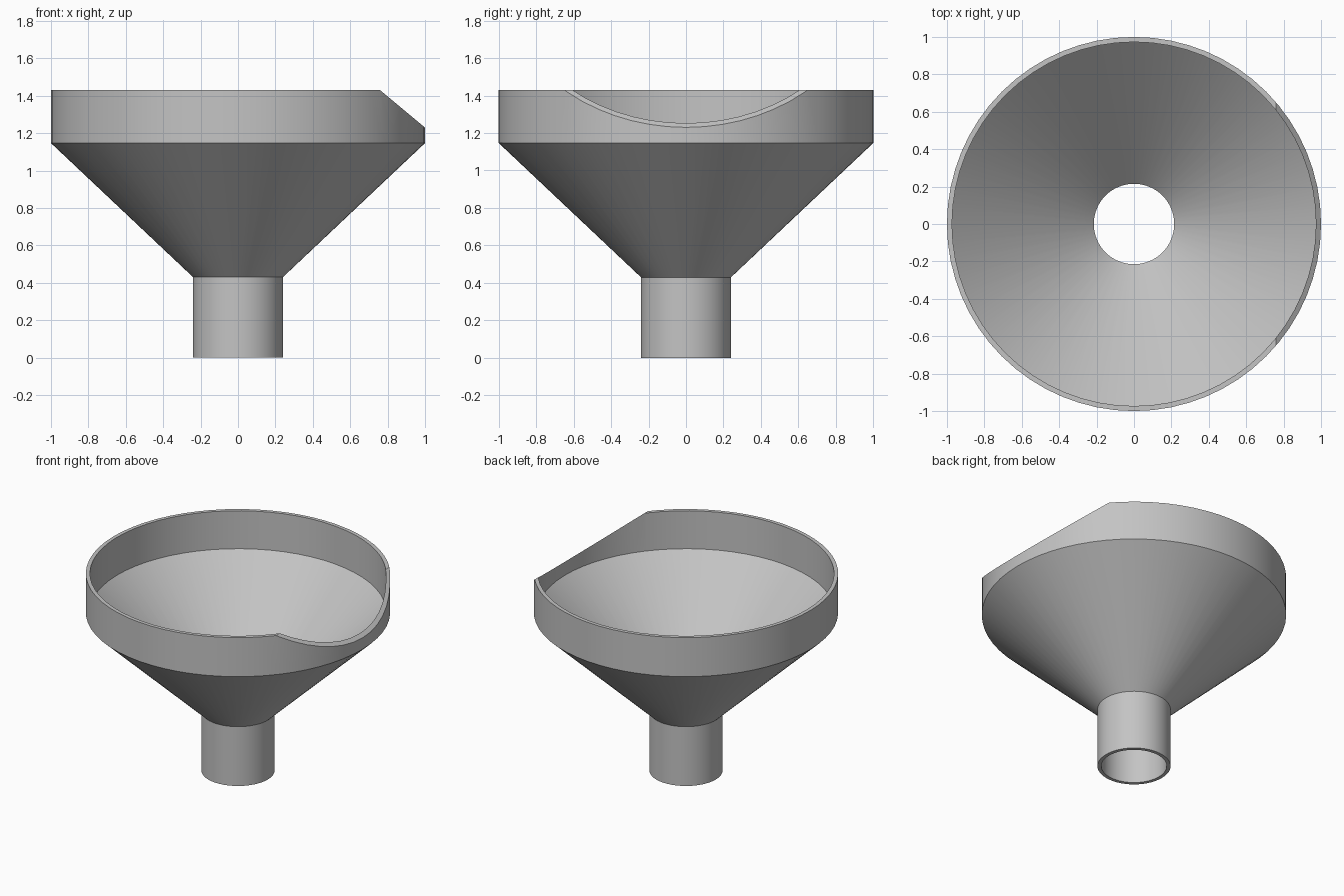
import bpy
import bmesh
from math import cos, sin, tau, radians
from mathutils import Vector

cube = bpy.data.objects.get("Cube")
if cube:
    bpy.data.objects.remove(cube, do_unlink=True)

SIDES = 64

# Plain grey material
grey = bpy.data.materials.new("plain grey")
grey.use_nodes = True
colour = (0.55, 0.55, 0.55, 1)
grey.diffuse_color = colour
grey.node_tree.nodes["Principled BSDF"].inputs["Base Color"].default_value = colour

# Closed wall profile (radius, height): up the outside, down the inside
profile = [(0.24, 0), (0.24, 0.43), (1, 1.147), (1, 1.43),
           (0.973, 1.43), (0.973, 1.155), (0.215, 0.438), (0.215, 0)]

bm = bmesh.new()
rings = [[bm.verts.new((r * cos(tau * i / SIDES), r * sin(tau * i / SIDES), z))
          for i in range(SIDES)] for r, z in profile]
for k, ring in enumerate(rings):
    above = rings[(k + 1) % len(rings)]
    for i in range(SIDES):
        j = (i + 1) % SIDES
        bm.faces.new((ring[i], ring[j], above[j], above[i]))

# Slanted cut that lowers the rim on the +x side
low, high = Vector((1, 0, 1.23)), Vector((0.76, 0, 1.43))
slope = high - low
cut = bmesh.ops.bisect_plane(bm, geom=bm.verts[:] + bm.edges[:] + bm.faces[:],
                             plane_co=low, plane_no=(slope.z, 0, -slope.x),
                             clear_outer=True)
open_edges = [e for e in bm.edges if e.is_boundary]
filled = bmesh.ops.triangle_fill(bm, edges=open_edges, use_beauty=True)
bmesh.ops.recalc_face_normals(bm, faces=bm.faces[:])

mesh = bpy.data.meshes.new("funnel")
bm.to_mesh(mesh)
bm.free()
mesh.materials.append(grey)
funnel = bpy.data.objects.new("funnel", mesh)
bpy.context.collection.objects.link(funnel)

# Smooth round walls with crisp rims
bpy.ops.object.select_all(action="DESELECT")
funnel.select_set(True)
bpy.context.view_layer.objects.active = funnel
bpy.ops.object.shade_smooth_by_angle(angle=radians(30))
